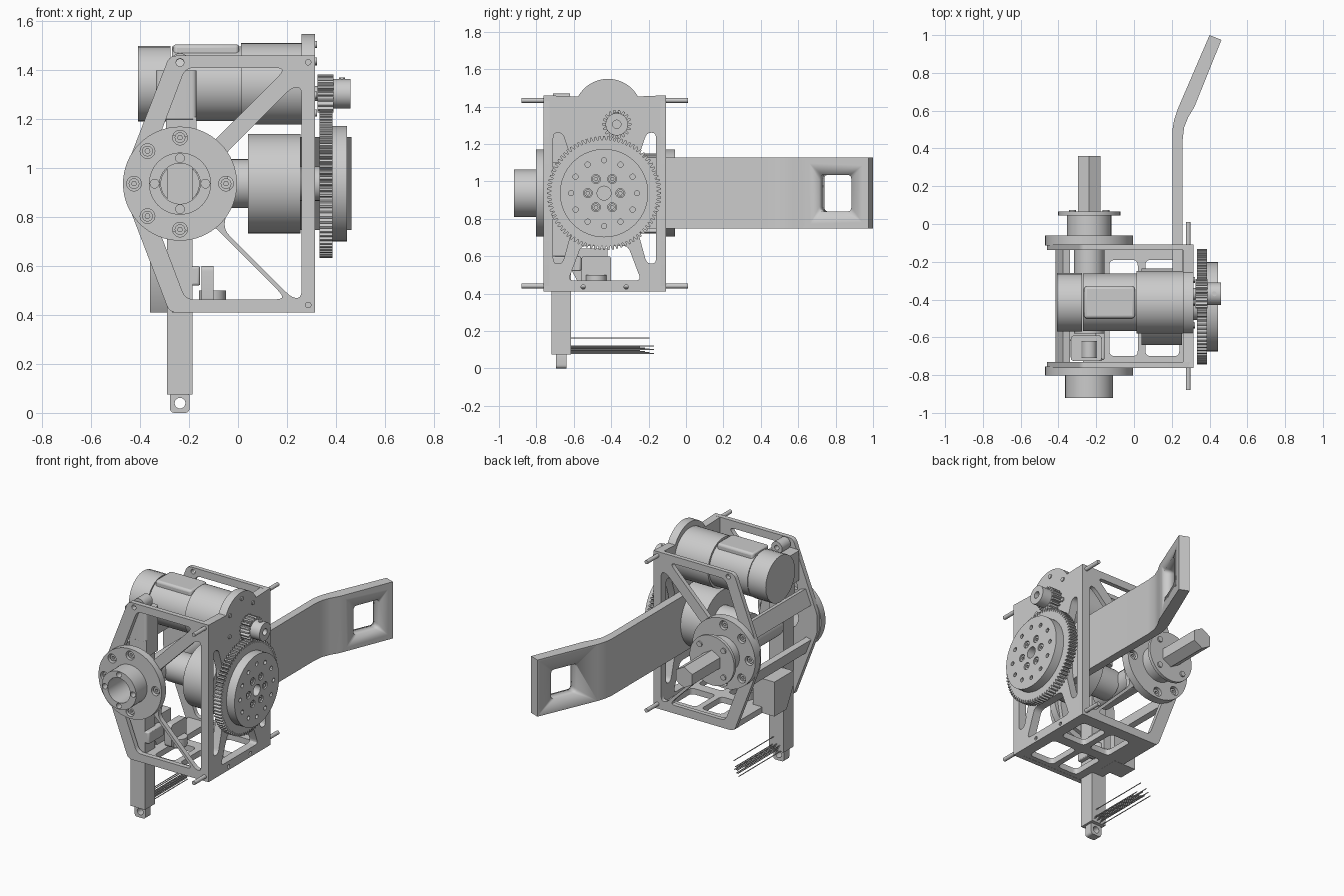
import bpy, bmesh
from math import sin, cos, pi, radians, atan2
from mathutils import Matrix, Vector

if "Cube" in bpy.data.objects:
    bpy.data.objects.remove(bpy.data.objects["Cube"])


def circle(c, r, n=40, a0=0.0):
    return [(c[0] + r * cos(a0 + 2 * pi * i / n), c[1] + r * sin(a0 + 2 * pi * i / n)) for i in range(n)]


def ring(c, r, n, a0=0.0):
    return circle(c, r, n, a0)


def rounded(pts, r, seg=5):
    out = []
    for i, p in enumerate(pts):
        p = Vector(p)
        a, b = Vector(pts[i - 1]) - p, Vector(pts[(i + 1) % len(pts)]) - p
        s = p + a.normalized() * min(r, a.length * .45)
        e = p + b.normalized() * min(r, b.length * .45)
        for k in range(seg + 1):
            t = k / seg
            out.append(tuple(s * (1 - t) ** 2 + p * 2 * t * (1 - t) + e * t * t))
    return out


def rect(u0, v0, u1, v1):
    return [(u0, v0), (u1, v0), (u1, v1), (u0, v1)]


def gear_loop(c, r, root, n):
    out = []
    for i in range(n):
        for k, rad in ((-.42, root), (-.18, r), (.18, r), (.42, root)):
            a = 2 * pi * (i + k) / n
            out.append((c[0] + rad * cos(a), c[1] + rad * sin(a)))
    return out


AX = {'x': Matrix(((0, 0, 1), (1, 0, 0), (0, 1, 0))),
      'y': Matrix(((1, 0, 0), (0, 0, -1), (0, 1, 0))),
      'z': Matrix.Identity(3)}


def prism(name, loops, axis, lo, hi, bevel=0):
    """Extrude a profile (first loop outer, the rest holes) along an axis."""
    cu = bpy.data.curves.new(name, 'CURVE')
    cu.dimensions, cu.fill_mode, cu.extrude = '2D', 'BOTH', (hi - lo) / 2
    for loop in loops:
        sp = cu.splines.new('POLY')
        sp.points.add(len(loop) - 1)
        for q, p in zip(sp.points, loop):
            q.co = (p[0], p[1], 0, 1)
        sp.use_cyclic_u = True
    ob = bpy.data.objects.new(name, cu)
    bpy.context.collection.objects.link(ob)
    bpy.ops.object.select_all(action='DESELECT')
    ob.select_set(True)
    bpy.context.view_layer.objects.active = ob
    bpy.ops.object.convert(target='MESH')
    ob = bpy.context.object
    m = AX[axis].to_4x4()
    m.translation['xyz'.index(axis)] = (lo + hi) / 2
    bm = bmesh.new()
    bm.from_mesh(ob.data)
    bmesh.ops.remove_doubles(bm, verts=bm.verts, dist=1e-5)
    bm.transform(m)
    bmesh.ops.recalc_face_normals(bm, faces=bm.faces)
    bm.to_mesh(ob.data)
    bm.free()
    if bevel:
        b = ob.modifiers.new('bevel', 'BEVEL')
        b.width, b.segments, b.limit_method, b.angle_limit = bevel, 3, 'ANGLE', radians(40)
    bpy.ops.object.shade_smooth_by_angle(angle=radians(30))
    return ob


def rod(name, c, r, axis, lo, hi, bore=0, n=40, bevel=0):
    return prism(name, [circle(c, r, n)] + ([circle(c, bore, n)] if bore else []), axis, lo, hi, bevel)


def cut(ob, cutter):
    cutter.hide_render = True
    cutter.display_type = 'WIRE'
    b = ob.modifiers.new('cut', 'BOOLEAN')
    b.operation, b.object, b.solver = 'DIFFERENCE', cutter, 'EXACT'


H = (-.237, .937)      # hub axis (x, z)
G = (-.438, .937)      # gear axis (y, z)
P = (-.37, 1.305)      # pinion axis (y, z)
M = (-.415, 1.345)     # motor axis (y, z)

# front and back frame plates with truss openings
outline = rounded([(-.46, .88), (-.28, .41), (.315, .41), (.315, 1.46), (-.28, 1.46), (-.46, .995)], .03)
upper = [(-.325, 1.12), (-.215, 1.41), (.18, 1.41), (.18, 1.39), (-.11, 1.1), (-.237, 1.14)]
side = [(-.06, 1.05), (.22, 1.33), (.26, 1.33), (.26, .47), (.22, .47), (-.06, .75), (-.03, .9)]
lower = [(u, 1.874 - v) for u, v in upper]
corner_holes = [circle((.287, z), .013, 16) for z in (1.39, .485)]
openings = [rounded(p, .035) for p in (upper, side, lower)]
for name, lo, hi in (('front_plate', -.762, -.73), ('back_plate', -.137, -.108)):
    prism(name, [outline] + openings + corner_holes + [circle(H, .083), circle((-.237, 1.432), .016, 16)], 'y', lo, hi)

# right plate with a domed motor mount
D = (-.417, 1.366)
dome = [(D[0] + .182 * cos(pi * i / 24 * .68 + .503), D[1] + .182 * sin(pi * i / 24 * .68 + .503)) for i in range(25)]
tri = [(-.71, .56), (-.71, 1.26), (-.66, 1.26), (-.6, 1.08), (-.6, .78), (-.66, .56)]
holes = [rounded(tri, .03), rounded([(-.87 - u, v) for u, v in tri], .03),
         rounded([(-.63, .47), (-.24, .47), (-.31, .655), (-.56, .655)], .03)]
holes += [circle(p, .012, 12) for p in [(-.55, .435), (-.32, .435)]]
prism('right_plate', [[(-.762, .41), (-.108, .41), (-.108, 1.46)] + dome + [(-.762, 1.46)]] + holes, 'x', .26, .315)
for i, (u, v) in enumerate(ring(D, .14, 6, .5)):
    rod('mount_screw', (u, v), .014, 'x', .31, .322, n=16)

# bottom plate with four windows
wins = [rounded(rect(x0, y0, x1, y1), .03) for x0, x1 in ((-.13, .02), (.06, .24)) for y0, y1 in ((-.7, -.47), (-.4, -.19))]
prism('bottom_plate', [rect(-.27, -.735, .265, -.13)] + wins, 'z', .411, .45)

# cross bar on the left side, following the sloping edge
prism('left_cross_bar', [[(-.415, 1.05), (-.375, 1.15), (-.34, 1.14), (-.38, 1.04)]], 'y', -.735, -.13)
prism('lower_left_cross_bar', [[(-.415, .82), (-.375, .72), (-.34, .73), (-.38, .83)]], 'y', -.735, -.13)

# long tie rods through the right corners
for z in (1.433, .441):
    rod('tie_rod', (.287, z), .013, 'y', -.88, .01, n=16)

# front bearing flange and hub
angles = [0, 90, 135, 180, 225, 270]
bolts = [(H[0] + .188 * cos(radians(a)), H[1] + .188 * sin(radians(a))) for a in angles]
for name, lo, hi, s in (('front_flange', -.803, -.755, -1), ('back_flange', -.115, -.06, 1)):
    prism(name, [circle(H, .233, 64), circle(H, .083)] + [circle(b, .03, 20) for b in bolts], 'y', lo, hi)
    face = lo if s < 0 else hi
    for b in bolts:
        prism('flange_screw', [circle(b, .022, 16), circle(b, .01, 6)], 'y', *sorted((face - s * .012, face - s * .045)))
prism('front_hub', [circle(H, .127), circle(H, .083)] + [circle(p, .018, 16) for p in ring(H, .104, 4)], 'y', -.92, -.80)

# back hub, washer and hexagonal output shaft
rod('back_hub', H, .117, 'y', -.065, .05)
rod('back_washer', H, .165, 'y', .044, .065)
for p in ring(H, .125, 4, pi / 4):
    rod('washer_screw', p, .018, 'y', .06, .075, n=16)
prism('hex_shaft', [circle(H, .07, 6, pi / 6)], 'y', .05, .36)
rod('inner_shaft', H, .08, 'y', -.58, -.06)

# motor with gearbox and end cap
rod('motor_body', M, .152, 'x', -.27, .012, n=56)
rod('motor_cap', M, .155, 'x', -.408, -.275, n=24)
rod('motor_gearbox', M, .166, 'x', .012, .265, n=56)
prism('motor_terminal', [rect(-.5, 1.42, -.33, 1.506)], 'x', -.265, .005, .015)

# toothed wheels outside the right plate
rod('drive_shaft', G, .07, 'x', .25, .34)
prism('main_gear', [gear_loop(G, .305, .284, 80), circle(G, .037)], 'x', .334, .387)
prism('gear_disc', [circle(G, .236, 64), circle(G, .037)] + [circle(p, .014, 12) for p in ring(G, .176, 12)]
      + [circle(p, .024, 16) for p in ring(G, .087, 6)], 'x', .385, .446)
for p in ring(G, .087, 6):
    prism('disc_screw', [circle(p, .02, 16), circle(p, .01, 6)], 'x', .386, .44)
prism('pinion', [gear_loop(P, .078, .06, 18)], 'x', .325, .39)
rod('pinion_shaft', P, .03, 'x', .26, .33)
rod('pinion_collar', P, .06, 'x', .388, .46, bore=.022)
rod('set_screw', (.425, P[0]), .013, 'z', 1.355, 1.37, n=12)

# drum and collar inside the frame
rod('drum', G, .203, 'x', .04, .255, n=64, bevel=.025)
rod('drum_collar', G, .1, 'x', -.17, .045)

# swing arm with a bent tip and a framed window
arm = prism('swing_arm', [[(.204, -.4), (.204, .5), (.212, .55), (.23, .605), (.40, 1.0), (.463, .975), (.32, .62),
                           (.287, .565), (.265, .51), (.257, .44), (.257, -.4)]], 'z', .748, 1.127)
tip = Matrix.Translation((.3915, .798, .937)) @ Matrix.Rotation(-atan2(.143, .355), 4, 'Z')
for name, hw, hh, d in (('pocket_cutter', .16, .165, .028), ('window_cutter', .093, .098, .2)):
    c = prism(name, [rounded(rect(-hw, -hh, hw, hh), .025)], 'x', -d, .06)
    c.data.transform(tip)
    cut(arm, c)
for u in (-.135, .135):
    for v in (-.14, .14):
        s = prism('tip_screw', [circle((u, v), .016, 16), circle((u, v), .008, 6)], 'x', -.03, -.002)
        s.data.transform(tip)

# vertical leg with top cap, clamp and eyelet foot
prism('leg', [rect(-.29, -.72, -.185, -.615)], 'z', .075, 1.38)
prism('leg_top_cap', [rounded(rect(-.335, -.725, -.17, -.59), .02)], 'z', 1.2, 1.4, .012)
prism('leg_upper_sleeve', [rect(-.295, -.724, -.17, -.605)], 'z', 1.1, 1.21)
rod('leg_top_knob', (H[0], 1.43), .04, 'y', -.71, -.62, bore=.016)
prism('leg_clamp', [[(-.62, .64), (-.62, .54), (-.55, .41), (-.42, .41), (-.42, .64)]], 'x', -.36, -.2)
prism('clamp_lug', [rect(-.72, .52, -.56, .6)], 'x', -.2, -.155, .01)
prism('foot_eyelet', [rounded(rect(-.278, 0, -.198, .085), .02), circle((H[0], .04), .022, 20)], 'y', -.695, -.64)

# small fittings on the floor
rod('floor_roller', (-.105, -.48), .055, 'z', .445, .5)
prism('floor_bracket', [rounded(rect(-.56, .45, -.4, .6), .02)], 'x', -.15, -.1)

# bundle of thin wires behind the foot
for i in range(10):
    z = .08 + .005 * i if i < 9 else .163
    rod('wire', (-.27 + .0075 * ((i * 3) % 10), z), .003, 'y', -.62, -.17 - .025 * (i % 4), n=6)
